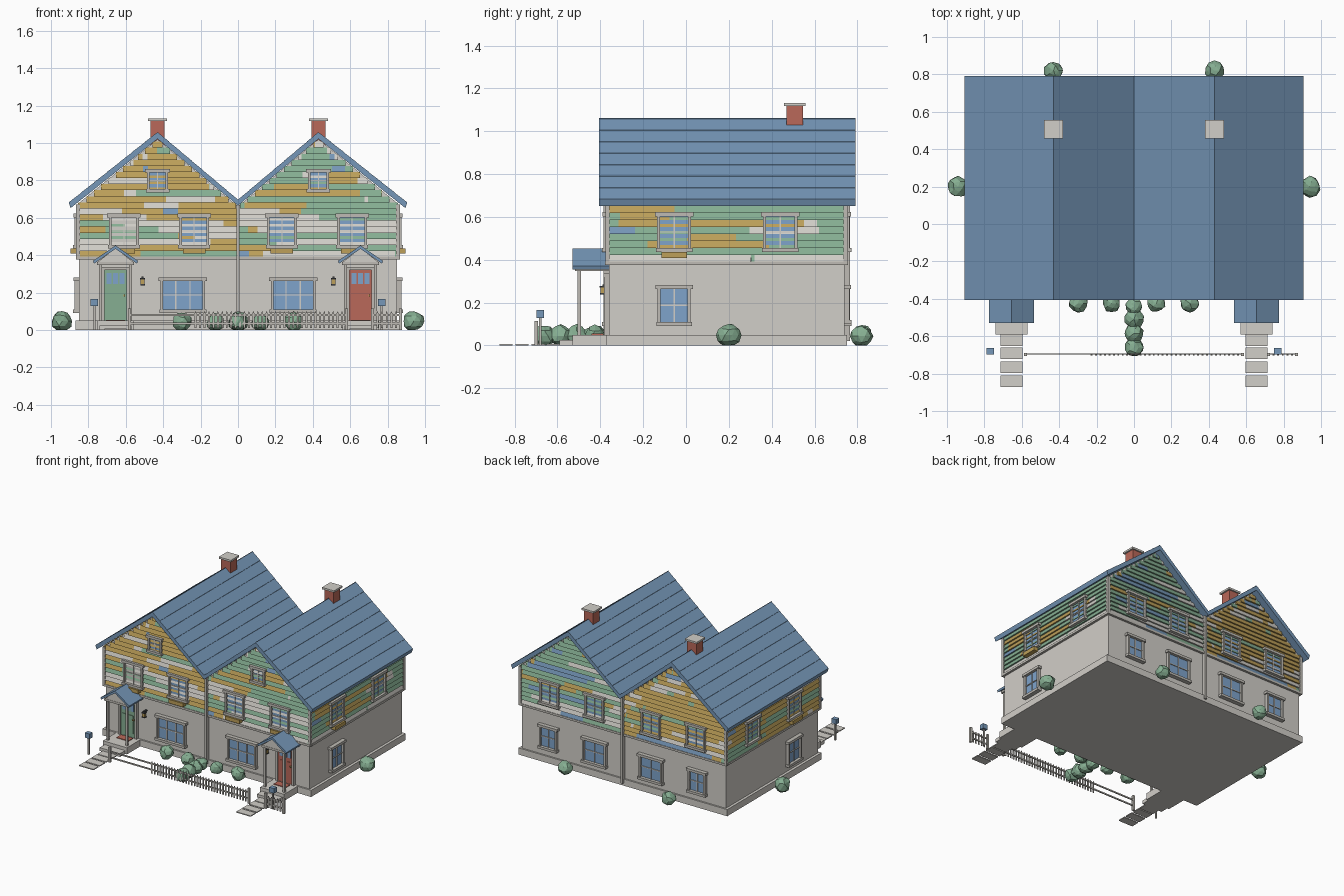
import bpy, bmesh, math, random
from mathutils import Vector, Matrix

if "Cube" in bpy.data.objects:
    bpy.data.objects.remove(bpy.data.objects["Cube"])

random.seed(4)
COL = {"wall_cream": (0.64, 0.62, 0.58), "trim_grey": (0.52, 0.50, 0.46),
       "roof_blue": (0.18, 0.31, 0.48), "glass_blue": (0.21, 0.37, 0.60),
       "ochre": (0.51, 0.35, 0.10), "green": (0.24, 0.43, 0.29),
       "brick_red": (0.49, 0.14, 0.10), "dark_iron": (0.05, 0.055, 0.06)}
NAMES = list(COL)
for n, c in COL.items():
    bpy.data.materials.new(n).diffuse_color = (*c, 1)
WALL, TRIM, ROOF, GLASS, OCHRE, GREEN, RED, DARK = range(8)

# wall coordinate systems: (along u, outward d, height z) -> world
FRONT = lambda u, d, z: (u, -0.36 - d, z)
BACK = lambda u, d, z: (u, 0.74 + d, z)
RIGHT = lambda u, d, z: (0.85 + d, u, z)
LEFT = lambda u, d, z: (-0.85 - d, u, z)
WORLD = lambda x, y, z: (x, y, z)


def finish(name, bm):
    """Turn a bmesh into an object carrying only the materials it uses."""
    bmesh.ops.recalc_face_normals(bm, faces=bm.faces[:])
    used = sorted({f.material_index for f in bm.faces})
    for f in bm.faces:
        f.material_index = used.index(f.material_index)
    me = bpy.data.meshes.new(name)
    bm.to_mesh(me)
    bm.free()
    for i in used:
        me.materials.append(bpy.data.materials[NAMES[i]])
    ob = bpy.data.objects.new(name, me)
    bpy.context.collection.objects.link(ob)
    return ob


def block(bm, sys, u0, u1, d0, d1, z0, z1, m, dtop=None):
    """Box in a wall system; dtop tapers the outer face (for lap boards)."""
    dt = d1 if dtop is None else dtop
    v = [bm.verts.new(sys(u, d, z)) for z, o in ((z0, d1), (z1, dt))
         for u, d in ((u0, d0), (u1, d0), (u1, o), (u0, o))]
    for q in ((0, 1, 2, 3), (4, 5, 6, 7), (0, 1, 5, 4), (1, 2, 6, 5), (2, 3, 7, 6), (3, 0, 4, 7)):
        bm.faces.new([v[i] for i in q]).material_index = m


def prism(bm, prof, y0, y1, m):
    """Extrude an xz profile along y."""
    a, b = ([bm.verts.new((x, y, z)) for x, z in prof] for y in (y0, y1))
    fs = [bm.faces.new(a), bm.faces.new(b)]
    n = len(a)
    fs += [bm.faces.new((a[i], a[(i + 1) % n], b[(i + 1) % n], b[i])) for i in range(n)]
    for f in fs:
        f.material_index = m


def single(name, *args):
    bm = bmesh.new()
    block(bm, WORLD, *args)
    return finish(name, bm)


# foundation, ground floor with gabled upper core
single("foundation", -0.87, 0.87, -0.372, 0.752, 0, 0.05, WALL)
bm = bmesh.new()
for s in (-1, 1):
    prism(bm, [(0, 0.05), (0.85 * s, 0.05), (0.85 * s, 0.68), (0.43 * s, 1.02), (0, 0.66)], -0.36, 0.74, WALL)
finish("house_walls", bm)

# lap siding with mixed board colours
H = 0.0325


def siding(name, sys, spans, main, gable):
    bm = bmesh.new()
    other = OCHRE if main == GREEN else GREEN
    z = 0.39
    while z < (0.99 if gable else 0.66):
        u0, u1 = spans
        upper = z + H > 0.675
        if gable and upper:
            half = (1.03 - z - H) / 0.83
            mid = math.copysign(0.43, u0 + u1)
            u0, u1 = max(u0, mid - half), min(u1, mid + half)
        # the front's upper storey is the most weathered
        weights = (0.44, 0.42, 0.11, 0.03) if sys is FRONT and not upper else (0.66, 0.18, 0.13, 0.03)
        cuts = sorted([u0, u1] + [random.uniform(u0, u1) for _ in range(3)])
        for a, b in zip(cuts, cuts[1:]):
            m = random.choices((main, WALL, other, ROOF), weights)[0]
            if b - a > 0.001:
                block(bm, sys, a, b, -0.002, 0.014, z, z + H, m, 0.003)
        z += H
    finish(name, bm)


for s, main, side in ((-1, OCHRE, "left"), (1, GREEN, "right")):
    span = (-0.862, 0) if s < 0 else (0, 0.862)
    siding(side + "_front_siding", FRONT, span, main, True)
    siding(side + "_back_siding", BACK, span, main, True)
    siding(side + "_side_siding", LEFT if s < 0 else RIGHT, (-0.372, 0.752), main, False)

# belt course, corner boards and central downpipes
bm = bmesh.new()
for sys, a, b in ((FRONT, -0.866, 0.866), (BACK, -0.866, 0.866), (LEFT, -0.36, 0.74), (RIGHT, -0.36, 0.74)):
    block(bm, sys, a, b, 0, 0.017, 0.376, 0.392, TRIM)
for x in (-0.856, 0.856):
    for y in (-0.366, 0.746):
        block(bm, WORLD, x - 0.01, x + 0.01, y - 0.01, y + 0.01, 0.39, 0.67, TRIM)
for sys in (FRONT, BACK):
    block(bm, sys, -0.009, 0.009, 0, 0.026, 0.02, 0.69, TRIM)
finish("trim_and_downpipes", bm)

# shingled twin roof: shallow stepped courses on every slope
bm = bmesh.new()
for s in (-1, 1):
    N = 7

    def slope(xe, ze):
        pts = []
        for i in range(N):
            for t, lift in ((i / N, 0.003), ((i + 1) / N, 0.001)):
                pts.append((s * (xe + (0.43 - xe) * t), ze + (1.057 - ze) * t + lift))
        return pts
    top = slope(0.905, 0.68) + [(s * 0.43, 1.062)] + slope(0, 0.695)[::-1]
    prism(bm, top + [(0, 0.665), (s * 0.43, 1.022), (s * 0.895, 0.652)], -0.405, 0.79, ROOF)
finish("shingle_roof", bm)

# chimneys
for s, side in ((-1, "left"), (1, "right")):
    bm = bmesh.new()
    x = 0.43 * s
    block(bm, WORLD, x - 0.038, x + 0.038, 0.468, 0.546, 0.9, 1.12, RED)
    block(bm, WORLD, x - 0.05, x + 0.05, 0.457, 0.557, 1.118, 1.132, WALL)
    finish(side + "_chimney", bm)


# windows
def window(name, sys, u, w, z0, z1, cols=2, rows=2, planter=False, pane=GLASS):
    bm = bmesh.new()
    h, t = w / 2, 0.014
    block(bm, sys, u - h, u + h, 0, 0.009, z0, z1, pane)
    for k in (-1, 1):
        block(bm, sys, u + k * h - t / 2, u + k * h + t / 2, 0, 0.024, z0, z1, TRIM)
    block(bm, sys, u - h - 0.017, u + h + 0.017, 0, 0.030, z1 - 0.012, z1 + 0.007, TRIM)
    block(bm, sys, u - h - 0.013, u + h + 0.013, 0, 0.032, z0 - 0.009, z0 + 0.009, TRIM)
    for i in range(1, cols):
        c = u - h + w * i / cols
        block(bm, sys, c - 0.003, c + 0.003, 0, 0.015, z0, z1, WALL)
    for i in range(1, rows):
        c = z0 + (z1 - z0) * i / rows
        block(bm, sys, u - h, u + h, 0, 0.015, c - 0.003, c + 0.003, WALL)
    if planter:
        block(bm, sys, u - 0.06, u + 0.06, 0.01, 0.045, z0 - 0.036, z0 - 0.008, OCHRE)
    finish(name, bm)


for s, side in ((-1, "left"), (1, "right")):
    for sys, nm in ((FRONT, "front"), (BACK, "back")):
        for u in (0.235, 0.61):
            # one window has its pale blind drawn
            blind = WALL if sys is FRONT and s * u < -0.5 else GLASS
            window(f"{side}_{nm}_upper_window", sys, s * u, 0.145, 0.445, 0.615, planter=nm == "front", pane=blind)
    window(side + "_attic_window", FRONT, s * 0.43, 0.10, 0.745, 0.855)
    window(side + "_parlour_window", FRONT, s * 0.295, 0.225, 0.10, 0.275, 3)
    window(side + "_kitchen_window", BACK, s * 0.235, 0.18, 0.10, 0.275)
    window(side + "_pantry_window", BACK, s * 0.62, 0.13, 0.11, 0.275)
    w = LEFT if s < 0 else RIGHT
    window(side + "_side_upper_window_a", w, -0.055, 0.145, 0.445, 0.615, planter=True)
    window(side + "_side_upper_window_b", w, 0.44, 0.145, 0.445, 0.615)
    window(side + "_side_lower_window", w, -0.055, 0.14, 0.10, 0.275)

# entrances: door, porch, steps, path, lantern, mailbox
for s, side, paint in ((-1, "left", GREEN), (1, "right", RED)):
    x = 0.655 * s
    bm = bmesh.new()
    block(bm, FRONT, x - 0.06, x + 0.06, 0, 0.012, 0.05, 0.32, paint)
    for k in (-1, 1):
        block(bm, FRONT, x + k * 0.068 - 0.008, x + k * 0.068 + 0.008, 0, 0.022, 0.05, 0.335, TRIM)
        block(bm, FRONT, x + k * 0.027 - 0.018, x + k * 0.027 + 0.018, 0.01, 0.016, 0.08, 0.215, paint)
    for k in (-1, 0, 1):
        block(bm, FRONT, x + k * 0.034 - 0.013, x + k * 0.034 + 0.013, 0.01, 0.015, 0.245, 0.305, GLASS)
    block(bm, FRONT, x - 0.076, x + 0.076, 0, 0.024, 0.32, 0.337, TRIM)
    block(bm, FRONT, x + 0.042, x + 0.052, 0.01, 0.024, 0.18, 0.19, OCHRE)
    finish(side + "_door", bm)

    bm = bmesh.new()
    prism(bm, [(x - 0.12, 0.37), (x, 0.452), (x + 0.12, 0.37), (x + 0.115, 0.355), (x, 0.434), (x - 0.115, 0.355)],
          -0.53, -0.355, ROOF)
    prism(bm, [(x - 0.098, 0.362), (x, 0.436), (x + 0.098, 0.362)], -0.515, -0.36, WALL)
    block(bm, WORLD, x - 0.098, x + 0.098, -0.517, -0.36, 0.348, 0.364, TRIM)
    for k in (-1, 1):
        block(bm, WORLD, x + k * 0.08 - 0.008, x + k * 0.08 + 0.008, -0.507, -0.491, 0.05, 0.35, TRIM)
    finish(side + "_porch_roof", bm)

    bm = bmesh.new()
    block(bm, WORLD, x - 0.10, x + 0.10, -0.53, -0.36, 0, 0.05, WALL)
    block(bm, WORLD, x - 0.085, x + 0.085, -0.59, -0.53, 0, 0.025, WALL)
    block(bm, WORLD, x - 0.05, x + 0.05, -0.44, -0.385, 0.05, 0.055, RED)
    for y in (-0.62, -0.69, -0.765, -0.84):
        block(bm, WORLD, x - 0.06, x + 0.06, y - 0.031, y + 0.031, 0, 0.007, WALL)
    finish(side + "_steps_and_path", bm)

    bm = bmesh.new()
    lx = 0.51 * s
    block(bm, FRONT, lx - 0.006, lx + 0.006, 0, 0.03, 0.275, 0.285, DARK)
    block(bm, FRONT, lx - 0.010, lx + 0.010, 0.02, 0.04, 0.245, 0.27, OCHRE)
    block(bm, FRONT, lx - 0.013, lx + 0.013, 0.017, 0.043, 0.27, 0.278, DARK)
    block(bm, FRONT, lx - 0.012, lx + 0.012, 0.018, 0.042, 0.238, 0.246, DARK)
    finish(side + "_lantern", bm)

    bm = bmesh.new()
    mx = 0.768 * s
    block(bm, WORLD, mx - 0.005, mx + 0.005, -0.685, -0.675, 0, 0.13, TRIM)
    block(bm, WORLD, mx - 0.02, mx + 0.02, -0.697, -0.663, 0.128, 0.165, ROOF)
    finish(side + "_mailbox", bm)

# picket fence
bm = bmesh.new()
for a, b, p in ((-0.58, 0.58, -0.25), (0.72, 0.87, 0.72)):
    for z in (0.03, 0.075):
        block(bm, WORLD, a, b, -0.699, -0.692, z, z + 0.01, TRIM)
    for e in (a, b):
        block(bm, WORLD, e - 0.008, e + 0.008, -0.706, -0.69, 0, 0.115, TRIM)
    n = round((b - p) / 0.024)
    for i in range(1, n):
        c = p + (b - p) * i / n
        prism(bm, [(c - 0.005, 0.01), (c + 0.005, 0.01), (c + 0.005, 0.09), (c, 0.102), (c - 0.005, 0.09)],
              -0.704, -0.699, TRIM)
finish("picket_fence", bm)


# faceted shrubs
def shrub(x, y, r):
    bm = bmesh.new()
    c = Vector((x, y, r * 0.8))
    bmesh.ops.create_icosphere(bm, subdivisions=2, radius=r, matrix=Matrix.Translation(c))
    for v in bm.verts:
        v.co = c + (v.co - c) * random.uniform(0.82, 1.04)
        v.co.z = max(v.co.z, 0)
    for f in bm.faces:
        f.material_index = GREEN
    finish("shrub", bm)


for s in (-1, 1):
    for x, y, r in ((0.94, 0.2, 0.06), (0.43, 0.82, 0.054), (0.30, -0.425, 0.054), (0.12, -0.425, 0.05)):
        shrub(s * x, y, r)
for y, r in ((-0.44, 0.05), (-0.51, 0.055), (-0.585, 0.055), (-0.66, 0.055)):
    shrub(0, y, r)

for m in bpy.data.materials:
    if m.users and not m.is_grease_pencil:
        m.use_nodes = True
        m.node_tree.nodes["Principled BSDF"].inputs["Base Color"].default_value = m.diffuse_color
